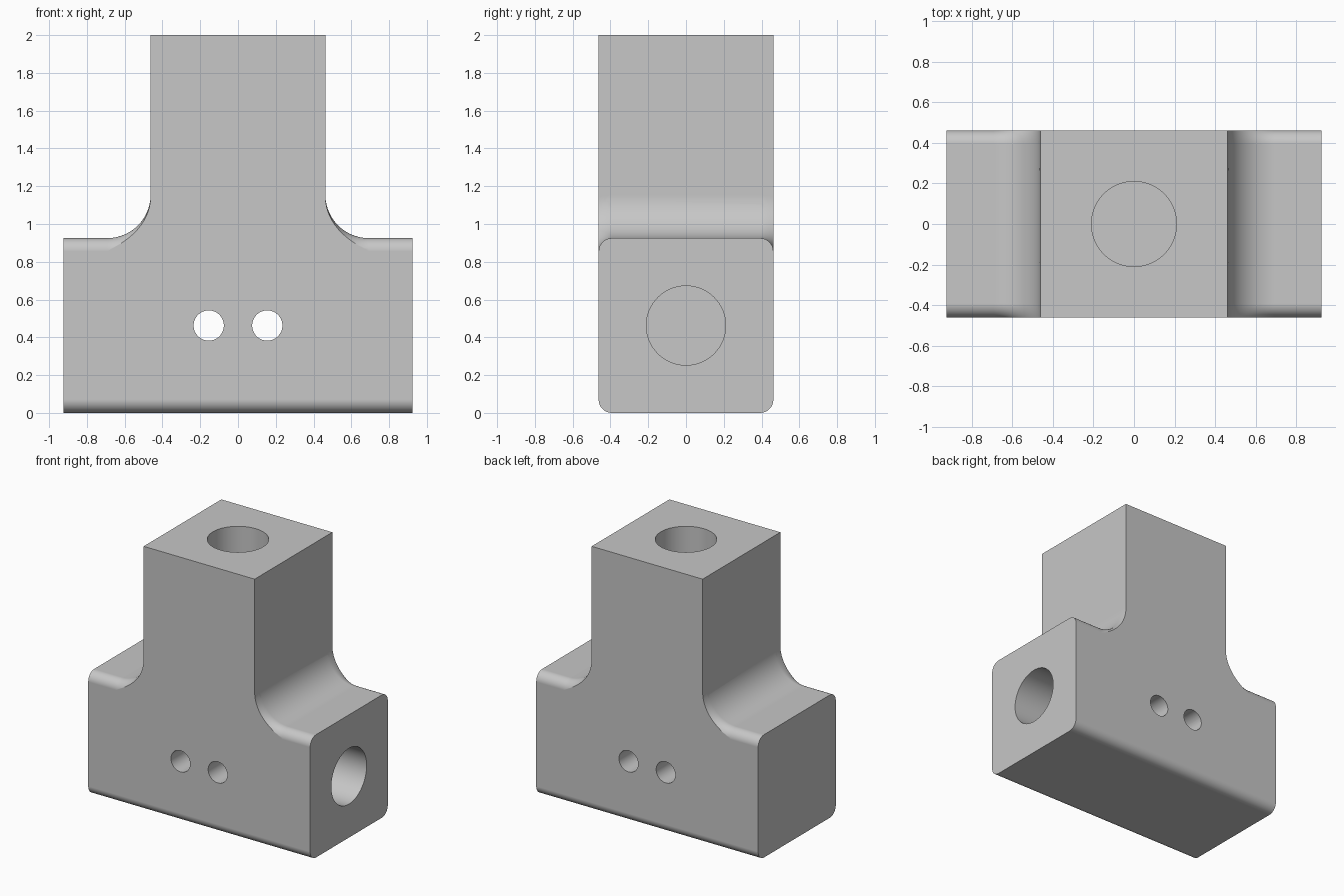
import bpy
import bmesh
from math import cos, sin, pi, sqrt
from mathutils import Matrix

if "Cube" in bpy.data.objects:
    bpy.data.objects.remove(bpy.data.objects["Cube"], do_unlink=True)

HALF_LEN = 0.925      # half length of the bar, also its height
HALF = 0.4625         # half width of bar and post
ROUND = 0.07          # rounding of the long bar edges
FILLET = 0.23         # concave blend between bar and post
BORE = 0.21
STEPS = 14

grey = bpy.data.materials.new("light_grey")
grey.use_nodes = True
colour = (0.57, 0.57, 0.57, 1)
grey.diffuse_color = colour
grey.node_tree.nodes["Principled BSDF"].inputs["Base Color"].default_value = colour


def make_object(name, bm):
    bmesh.ops.recalc_face_normals(bm, faces=bm.faces)
    mesh = bpy.data.meshes.new(name)
    bm.to_mesh(mesh)
    bm.free()
    mesh.materials.append(grey)
    obj = bpy.data.objects.new(name, mesh)
    bpy.context.collection.objects.link(obj)
    return obj


def section(rise):
    """Rounded bar section whose top is offset upward, clipped to the width."""
    inner, base = HALF - ROUND, HALF_LEN - ROUND
    radius = ROUND + rise
    half = []
    for i in range(9):
        a = pi / 2 * i / 8
        half.append((inner + ROUND * sin(a), ROUND - ROUND * cos(a)))
    for i in range(9):
        dy = ROUND * cos(pi / 2 * i / 8)
        half.append((inner + dy, base + sqrt(max(radius ** 2 - dy ** 2, 0))))
    return half + [(-y, z) for y, z in reversed(half)]


# Bar with the blends lofted along its length
right = [(HALF_LEN, 0)]
for i in range(STEPS + 1):
    a = pi / 2 * i / STEPS
    right.append((HALF + FILLET - FILLET * sin(a), FILLET - FILLET * cos(a)))
stations = right + [(-x, rise) for x, rise in reversed(right)]

bm = bmesh.new()
rings = [[bm.verts.new((x, y, z)) for y, z in section(rise)] for x, rise in stations]
count = len(rings[0])
for a, b in zip(rings, rings[1:]):
    for i in range(count):
        j = (i + 1) % count
        bm.faces.new((a[i], a[j], b[j], b[i]))
bm.faces.new(rings[0])
bm.faces.new(rings[-1])
body = make_object("tee_body", bm)

# Square upright post
bm = bmesh.new()
bmesh.ops.create_cube(bm, size=1)
for v in bm.verts:
    v.co = (v.co.x * 2 * HALF, v.co.y * 2 * HALF, 2 if v.co.z > 0 else 0.5)
post = make_object("post_helper", bm)


def cylinder(name, radius, depth, centre, axis):
    bm = bmesh.new()
    bmesh.ops.create_cone(bm, cap_ends=True, segments=64, radius1=radius,
                          radius2=radius, depth=depth)
    turn = {"X": Matrix.Rotation(pi / 2, 4, "Y"),
            "Y": Matrix.Rotation(pi / 2, 4, "X"), "Z": Matrix()}[axis]
    bm.transform(Matrix.Translation(centre) @ turn)
    return make_object(name, bm)


# Blind sockets in the three ends and two cross holes
mid = HALF
cutters = [cylinder("post_socket", BORE, 1.24, (0, 0, 2), "Z")]
for side in (-1, 1):
    cutters.append(cylinder("bar_socket", BORE, 1.24, (side * HALF_LEN, 0, mid), "X"))
    cutters.append(cylinder("cross_hole", 0.08, 1.2, (side * 0.155, 0, mid), "Y"))

bpy.context.view_layer.objects.active = body
for helper, operation in [(post, "UNION")] + [(c, "DIFFERENCE") for c in cutters]:
    mod = body.modifiers.new(helper.name, "BOOLEAN")
    mod.operation = operation
    mod.solver = "EXACT"
    mod.object = helper
    bpy.ops.object.modifier_apply(modifier=mod.name)
    bpy.data.objects.remove(helper, do_unlink=True)

# Merge flat faces, then shade the rounds smoothly
bm = bmesh.new()
bm.from_mesh(body.data)
bmesh.ops.remove_doubles(bm, verts=bm.verts, dist=0.0002)
bmesh.ops.dissolve_limit(bm, angle_limit=0.005, verts=bm.verts, edges=bm.edges)
bm.to_mesh(body.data)
bm.free()

for obj in bpy.context.selected_objects:
    obj.select_set(False)
body.select_set(True)
bpy.ops.object.shade_smooth_by_angle(angle=pi / 6)
normals = body.modifiers.new("even_normals", "WEIGHTED_NORMAL")
normals.keep_sharp = True
normals.weight = 100
